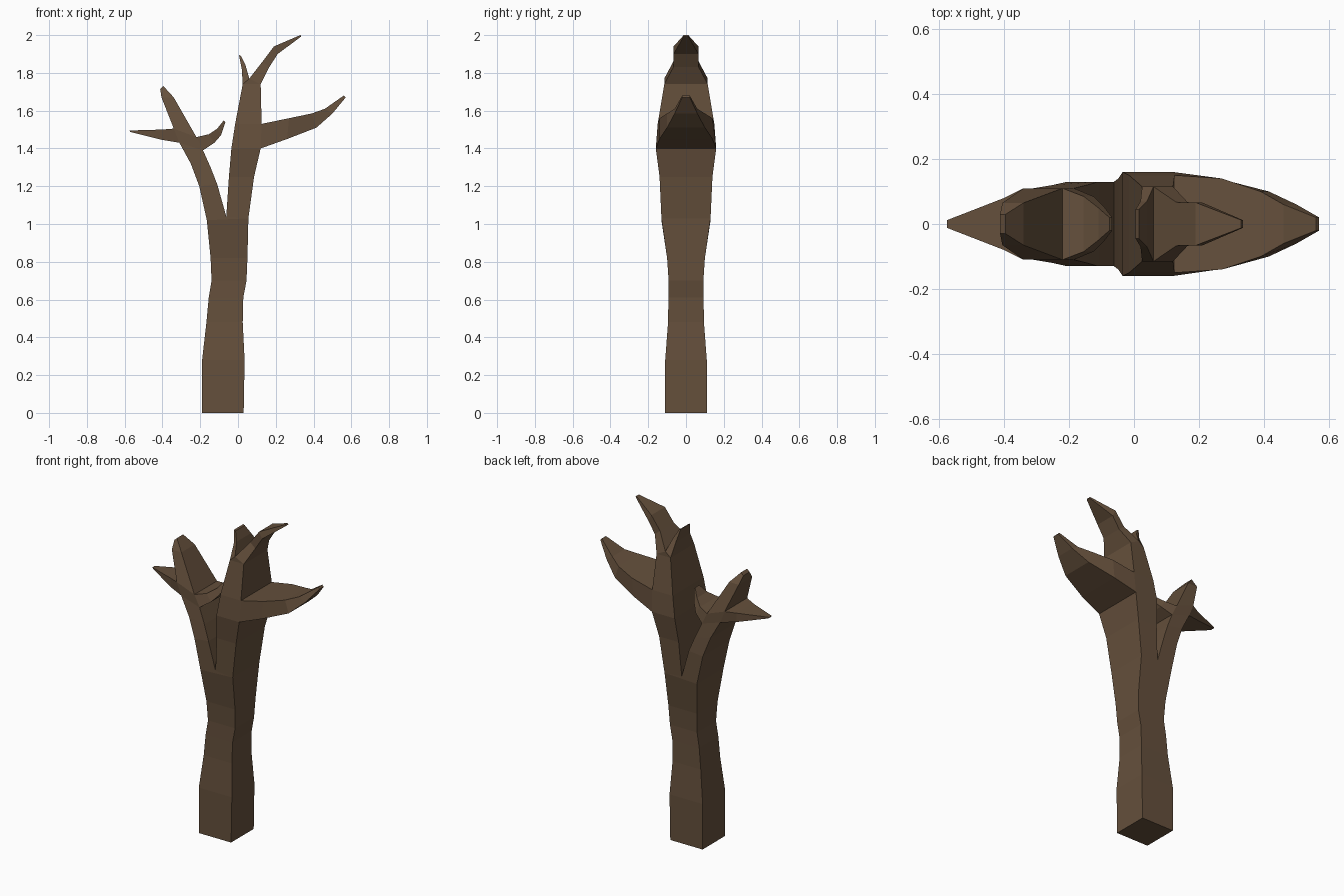
import bpy, bmesh

# Each limb: rows of (left x, left z, right x, right z, half depth)
trunk = [(-.19, 0, .03, 0, .11), (-.19, .28, .035, .28, .11), (-.167, .48, .025, .48, .095),
         (-.155, .61, .028, .61, .093), (-.14, .70, .045, .70, .092),
         (-.145, .82, .05, .82, .10), (-.165, 1.02, .055, 1.03, .13)]
left_limb = [(-.165, 1.02, -.062, 1.04, .13), (-.205, 1.20, -.11, 1.21, .13),
             (-.25, 1.32, -.145, 1.30, .12), (-.31, 1.43, -.185, 1.39, .11)]
left_twig = [(-.34, 1.505, -.31, 1.43, .11), (-.40, 1.50, -.40, 1.445, .08),
             (-.575, 1.495, -.57, 1.487, .012)]
left_top_twig = [(-.34, 1.505, -.22, 1.46, .11), (-.405, 1.67, -.34, 1.67, .065),
                 (-.412, 1.715, -.395, 1.73, .03)]
inner_twig = [(-.22, 1.46, -.185, 1.39, .11), (-.155, 1.475, -.125, 1.43, .085),
              (-.11, 1.505, -.09, 1.47, .05), (-.076, 1.548, -.067, 1.54, .02)]
right_limb = [(-.062, 1.04, .055, 1.03, .13), (-.048, 1.25, .085, 1.25, .14),
              (-.035, 1.40, .12, 1.40, .16), (-.015, 1.53, .125, 1.53, .15),
              (.025, 1.74, .12, 1.74, .115)]
right_branch = [(.125, 1.53, .12, 1.40, .15), (.27, 1.56, .26, 1.45, .14),
                (.39, 1.585, .415, 1.51, .10), (.46, 1.61, .50, 1.585, .06),
                (.56, 1.68, .57, 1.67, .02)]
crown_twig = [(.06, 1.77, .12, 1.74, .115), (.13, 1.86, .165, 1.83, .067),
              (.19, 1.94, .21, 1.90, .066), (.33, 2.0, .335, 1.993, .012)]
small_twig = [(.025, 1.74, .06, 1.77, .115), (.02, 1.82, .04, 1.84, .07),
              (.005, 1.895, .015, 1.89, .045)]

depth, panels = {}, []


def strip(rows):
    for xl, zl, xr, zr, d in rows:
        depth.setdefault((xl, zl), d)
        depth.setdefault((xr, zr), d)
    for a, b in zip(rows, rows[1:]):
        panels.append([a[0:2], a[2:4], b[2:4], b[0:2]])


for limb in (trunk, left_limb, right_limb, left_twig, left_top_twig, inner_twig,
             right_branch, crown_twig, small_twig):
    strip(limb)

# Forks joining the limbs
panels += [[(-.165, 1.02), (.055, 1.03), (-.062, 1.04)],
           [(-.31, 1.43), (-.185, 1.39), (-.22, 1.46), (-.34, 1.505)],
           [(.025, 1.74), (.12, 1.74), (.06, 1.77)]]

# Front and back panels, then side walls along every open edge
bm = bmesh.new()
front = {p: bm.verts.new((p[0], -d, p[1])) for p, d in depth.items()}
back = {p: bm.verts.new((p[0], d, p[1])) for p, d in depth.items()}
edges = {(a, b) for poly in panels for a, b in zip(poly, poly[1:] + poly[:1])}
for poly in panels:
    bm.faces.new([front[p] for p in poly])
    bm.faces.new([back[p] for p in reversed(poly)])
for a, b in edges:
    if (b, a) not in edges:
        bm.faces.new([front[b], front[a], back[a], back[b]])
bmesh.ops.recalc_face_normals(bm, faces=bm.faces)

mesh = bpy.data.meshes.new("bare_tree")
bm.to_mesh(mesh)
bm.free()
tree = bpy.data.objects.new("bare_tree", mesh)
bpy.context.collection.objects.link(tree)

bark = bpy.data.materials.new("bark")
bark.diffuse_color = (.13, .08, .045, 1)
mesh.materials.append(bark)
